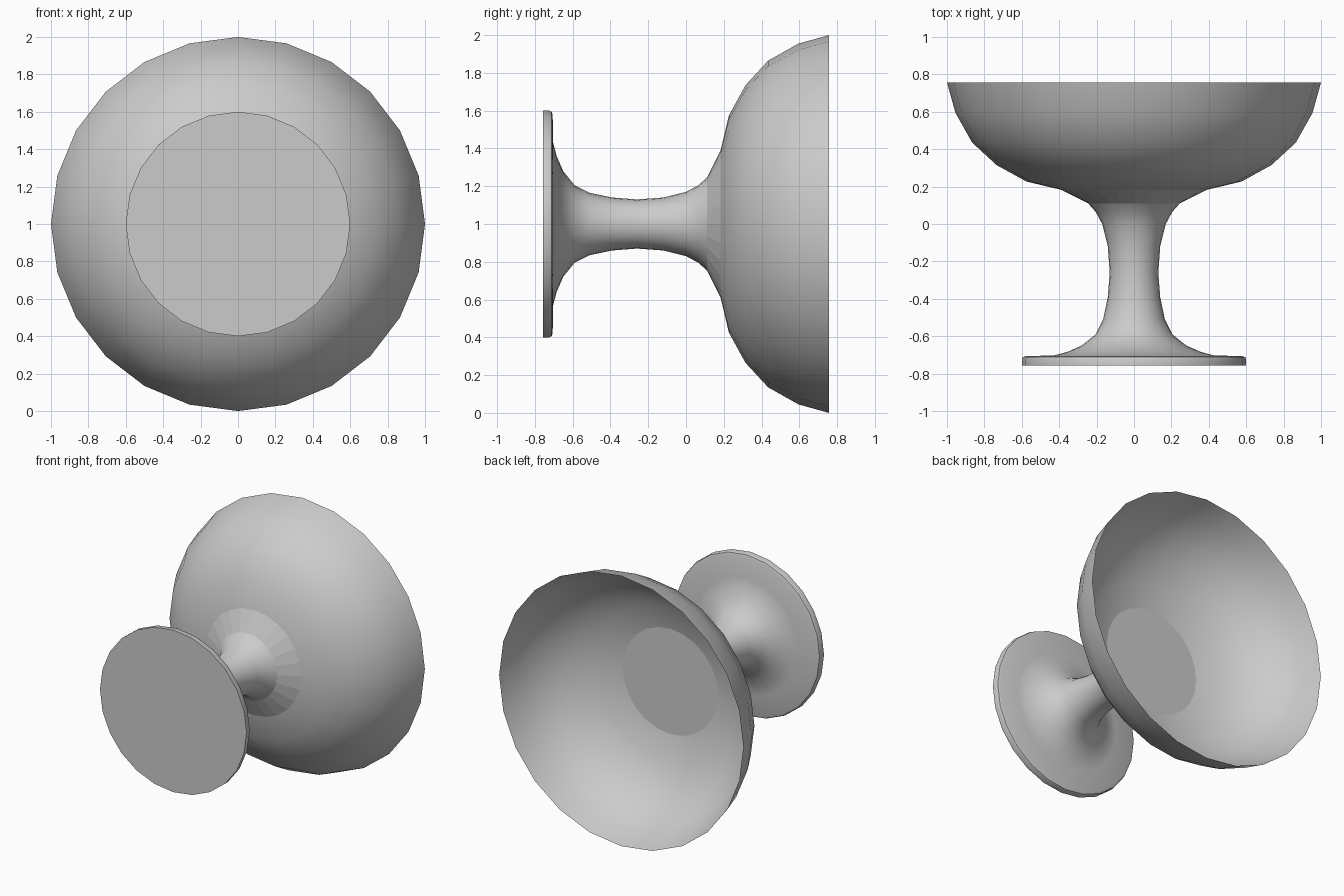
import bpy, bmesh, math

cube = bpy.data.objects.get("Cube")
if cube:
    bpy.data.objects.remove(cube, do_unlink=True)

SIDES = 24
AXIS_Z = 1.0

grey = bpy.data.materials.new("plain grey")
grey.use_nodes = True
COLOUR = (0.6, 0.6, 0.6, 1.0)
grey.diffuse_color = COLOUR
grey.node_tree.nodes["Principled BSDF"].inputs["Base Color"].default_value = COLOUR


def lathe(name, profile, cap_start=False, facing=1, smooth=True):
    """Revolve (radius, y) points around the horizontal y axis."""
    bm = bmesh.new()
    rings = []
    for r, y in profile:
        ring = []
        for i in range(SIDES):
            a = 2 * math.pi * i / SIDES
            ring.append(bm.verts.new((r * math.sin(a), y, AXIS_Z + r * math.cos(a))))
        rings.append(ring)
    for lower, upper in zip(rings, rings[1:]):
        for i in range(SIDES):
            j = (i + 1) % SIDES
            bm.faces.new((lower[i], upper[i], upper[j], lower[j]))
    if cap_start:
        bm.faces.new(rings[0] if facing < 0 else rings[0][::-1])
    bm.normal_update()
    mesh = bpy.data.meshes.new(name)
    bm.to_mesh(mesh)
    bm.free()
    mesh.materials.append(grey)
    obj = bpy.data.objects.new(name, mesh)
    bpy.context.collection.objects.link(obj)
    if smooth:
        bpy.ops.object.select_all(action='DESELECT')
        obj.select_set(True)
        bpy.context.view_layer.objects.active = obj
        bpy.ops.object.shade_smooth_by_angle(angle=math.radians(40))
    return obj


# Flat round foot flaring into the waisted stem
lathe("foot_and_stem", [
    (0.60, -0.757), (0.60, -0.725), (0.595, -0.712), (0.58, -0.706),
    (0.43, -0.703), (0.36, -0.685), (0.28, -0.65), (0.205, -0.59),
    (0.165, -0.51), (0.14, -0.39), (0.13, -0.26), (0.14, -0.12),
    (0.17, 0.0), (0.205, 0.065), (0.245, 0.11)],
    cap_start=True, facing=-1)

# Faceted collar joining stem and bowl
lathe("collar", [(0.245, 0.11), (0.39, 0.183)], smooth=False)

# Thin open bowl
lathe("bowl", [
    (0.39, 0.183), (0.575, 0.227), (0.735, 0.315), (0.865, 0.435),
    (0.955, 0.595), (1.0, 0.757)])

# Flat floor inside the bowl
lathe("bowl_floor", [(0.39, 0.183)], cap_start=True, facing=1, smooth=False)
